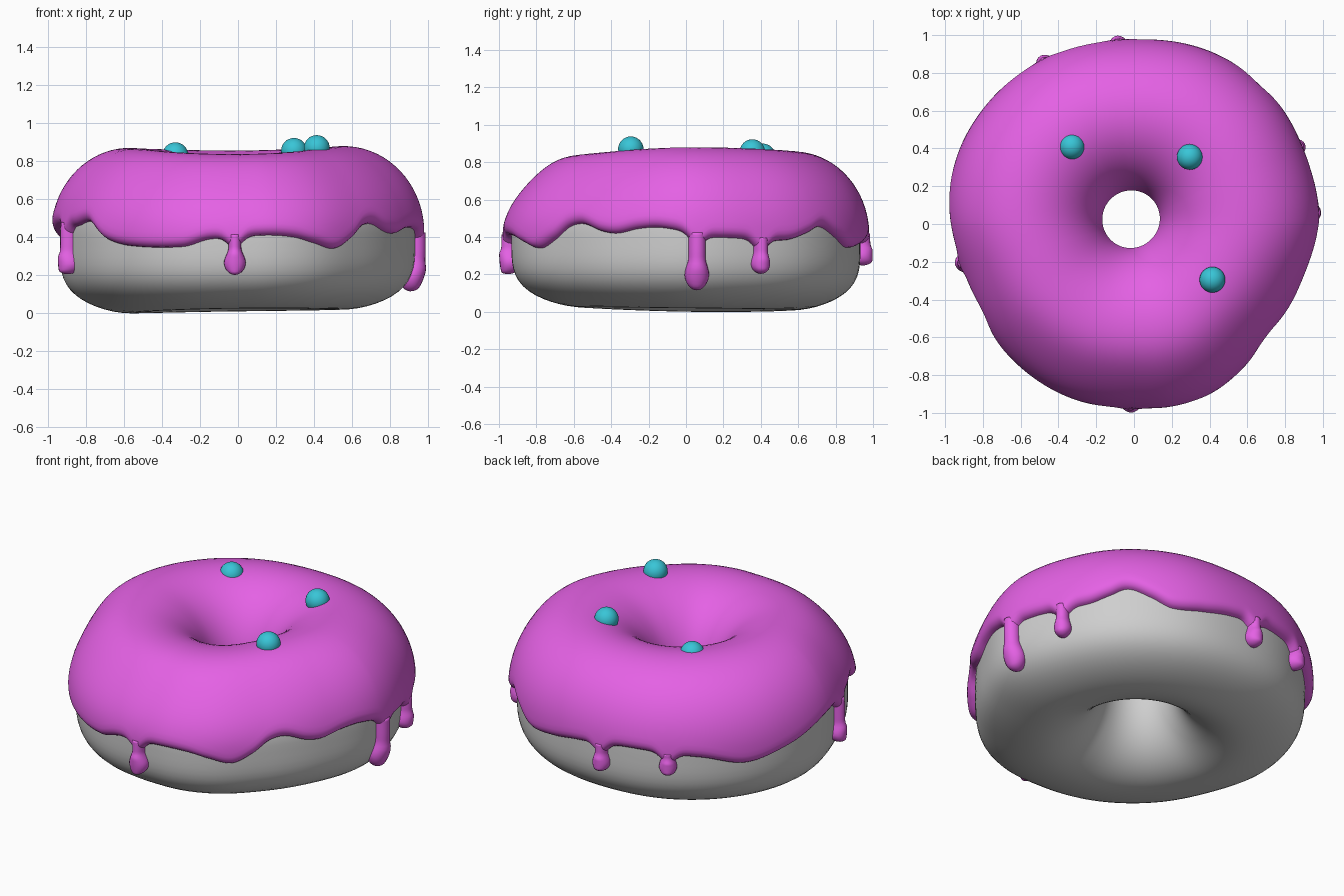
import bpy, bmesh, math
from math import sin, cos, radians, degrees, pi, sqrt, exp

if "Cube" in bpy.data.objects:
    bpy.data.objects.remove(bpy.data.objects["Cube"])

def material(name, rgb):
    m = bpy.data.materials.new(name)
    m.diffuse_color = (*rgb, 1)
    m.use_nodes = True
    m.node_tree.nodes["Principled BSDF"].inputs["Base Color"].default_value = m.diffuse_color
    return m

DOUGH = material("dough grey", (0.62, 0.62, 0.62))
PINK = material("icing magenta", (0.78, 0.12, 0.78))
BLUE = material("sprinkle turquoise", (0.04, 0.56, 0.68))

# Outline of the ring by direction in degrees: (direction, value)
OUTER = [(0, .98), (22, .98), (43, 1.0), (65, 1.0), (91, .98), (118, .998), (141, 1.005), (157, 1.005),
         (175, .99), (198, .945), (222, .96), (248, .98), (270, .98), (282, .993), (295, .985),
         (316, .94), (338, .94)]
TOP = [(0, .88), (90, .857), (180, .87), (270, .838)]
BOTTOM = [(0, .02), (90, .01), (170, 0), (270, .025)]
# Wavy lower rim of the icing
RIM = [(9, .40), (15, .395), (27, .385), (35, .385), (42, .42), (48, .455), (56, .40), (63, .345), (74, .36),
       (85, .39), (106, .42), (130, .39), (145, .335), (160, .38), (180, .46), (200, .46), (211, .48),
       (222, .39), (232, .355), (252, .35), (261, .39), (279, .41), (288, .40), (295, .37), (303, .34),
       (310, .39), (316, .455), (322, .47), (330, .43), (336, .42), (344, .445), (352, .45)]
# Drips: direction, lowest point, neck half width, bulb half width
DRIPS = [(-91, .21, .033, .057), (3.6, .135, .045, .066), (25, .21, .036, .049),
         (95, .25, .034, .05), (119, .285, .034, .05), (193, .21, .034, .052)]
THICK = .048


def sample(table, deg):
    """Smooth periodic curve through the table."""
    n = len(table)
    deg = (deg - table[0][0]) % 360 + table[0][0]
    i = max(k for k in range(n) if table[k][0] <= deg)
    pt = lambda k: (table[k % n][0] + 360 * (k // n), table[k % n][1])
    p0, p1, p2, p3 = (pt(i + k) for k in (-1, 0, 1, 2))
    h = p2[0] - p1[0]
    t = (deg - p1[0]) / h
    m1 = (p2[1] - p0[1]) / (p2[0] - p0[0]) * h
    m2 = (p3[1] - p1[1]) / (p3[0] - p1[0]) * h
    return ((2*t**3 - 3*t*t + 1) * p1[1] + (t**3 - 2*t*t + t) * m1
            + (3*t*t - 2*t**3) * p2[1] + (t**3 - t*t) * m2)


def section(deg):
    """Ellipse of the dough: centre radius, half width, centre height, half height."""
    u = radians(deg)
    ro = sample(OUTER, deg) - THICK
    ri = .194 - .015 * cos(u) + .026 * sin(u)
    zt, zb = sample(TOP, deg) - THICK, sample(BOTTOM, deg)
    return (ro + ri) / 2, (ro - ri) / 2, (zt + zb) / 2, (zt - zb) / 2


def on_ring(deg, phi, off):
    """Point on the dough, pushed out along the section normal."""
    c, a, z, b = section(deg)
    # The lower outside is fuller than an ellipse, the front shoulder flatter
    k = 0
    if cos(phi) > 0:
        k = .05 if sin(phi) < 0 else -.035 * max(0, -sin(radians(deg)))
    nx = b * cos(phi)
    nz = a * sin(phi) - k * 2 * sin(4 * phi)
    l = sqrt(nx * nx + nz * nz)
    r = c + a * cos(phi) + k * sin(2 * phi) ** 2 + off * nx / l
    return (r * cos(radians(deg)), r * sin(radians(deg)), z + b * sin(phi) + off * nz / l)


def phi_at(deg, height):
    c, a, z, b = section(deg)
    return math.asin(max(-1, min(1, (height - z) / b)))


def rim(deg):
    z = sample(RIM, deg)
    for d, *_ in DRIPS:
        gap = (deg - d + 180) % 360 - 180
        z -= .06 * exp(-(gap / 3.2) ** 2)
    return z


def skin(bm, rows, close_rows=False):
    """Join rows of points into faces, each row a closed loop."""
    vs = [[bm.verts.new(p) for p in row] for row in rows]
    n = len(rows[0])
    for i in range(len(vs) - (0 if close_rows else 1)):
        a, b = vs[i], vs[(i + 1) % len(vs)]
        for j in range(n):
            bm.faces.new((a[j], a[(j + 1) % n], b[(j + 1) % n], b[j]))
    return vs


def finish(name, bm, mat):
    bmesh.ops.recalc_face_normals(bm, faces=bm.faces)
    me = bpy.data.meshes.new(name)
    bm.to_mesh(me)
    bm.free()
    me.materials.append(mat)
    me.shade_smooth()
    ob = bpy.data.objects.new(name, me)
    bpy.context.collection.objects.link(ob)
    return ob


# Dough ring
bm = bmesh.new()
skin(bm, [[on_ring(d * 3, 2 * pi * k / 64, 0) for d in range(120)] for k in range(64)], True)
finish("dough_ring", bm, DOUGH)

# Icing coat with a rounded lip along the wavy rim
bm = bmesh.new()
LIP = [0, .004, .012, .024, .038, .055, .08]
STEPS = [i / 32 for i in range(33)]
columns = []
for d in range(360):
    start, end = phi_at(d, rim(d)), pi - phi_at(d, .42)
    reach = [start + s / .4 for s in LIP]
    stop = [end - s / .4 for s in reversed(LIP)]
    phis = reach + [reach[-1] + (stop[0] - reach[-1]) * s for s in STEPS[1:-1]] + stop
    col = []
    for p in phis:
        dist = min(p - start, end - p) * .4
        x = min(1, max(0, dist / .055))
        col.append(on_ring(d, p, -.004 + (THICK + .004) * sqrt(max(0, 1 - (1 - x) ** 2))))
    columns.append(col)
skin(bm, list(zip(*columns)))
finish("icing_coat", bm, PINK)

# Icing drips that run down the dough and end in a bulb
bm = bmesh.new()
for deg, low, neck, bulb in DRIPS:
    mid, high = low + bulb, sample(RIM, deg) + .01
    heights = [mid - bulb * sin(pi / 2 * (1 - k / 10)) for k in range(10)]
    heights += [mid + (high - mid) * k / 14 for k in range(15)]
    rows = []
    for z in heights:
        ball = sqrt(max(1e-6, bulb ** 2 - (z - mid) ** 2)) if z < mid else 0
        t = max(0, z - mid) / (bulb * 1.4)
        blend = max(0, 1 - t) ** 2 * (1 + 2 * t)
        w = ball or neck + (bulb - neck) * blend
        depth = THICK * min(1.25, w / neck)
        phi = phi_at(deg, z)
        R = sample(OUTER, deg) - THICK
        rows.append([on_ring(deg + degrees(w * cos(2 * pi * k / 20) / R), phi,
                             .008 + depth * sin(2 * pi * k / 20)) for k in range(20)])
    vs = skin(bm, rows)
    bm.faces.new(vs[0])
    bm.faces.new(vs[-1])
finish("icing_drips", bm, PINK)

# Round sprinkles
for i, pos in enumerate([(-.33, .41, .832), (.295, .355, .855), (.415, -.295, .87)]):
    bm = bmesh.new()
    bmesh.ops.create_uvsphere(bm, u_segments=32, v_segments=16, radius=.068)
    finish(f"sprinkle_{i + 1}", bm, BLUE).location = pos
